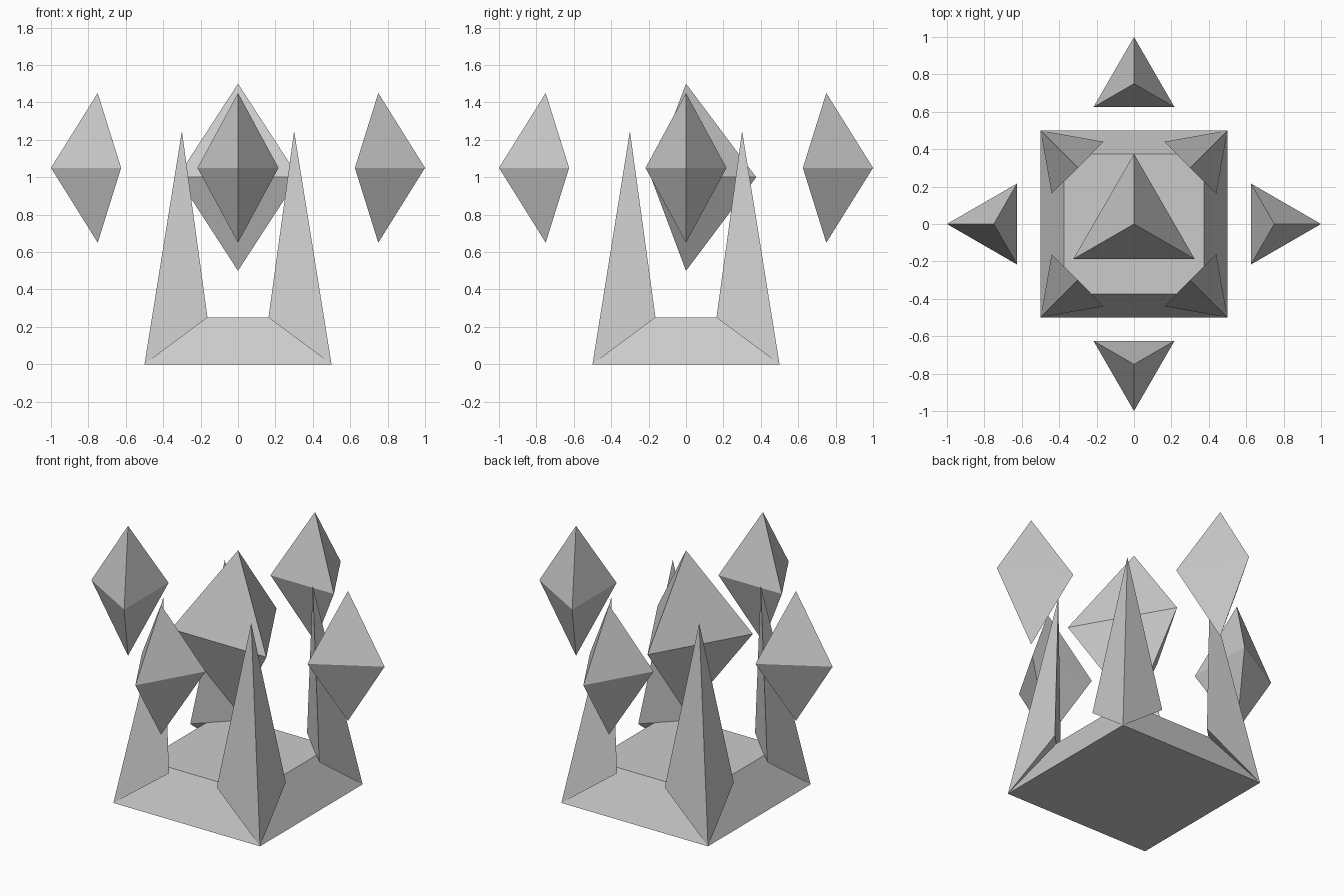
import bpy, bmesh
from math import radians, sin, cos, pi
from mathutils import Matrix

if "Cube" in bpy.data.objects:
    bpy.data.objects.remove(bpy.data.objects["Cube"])


def ring(sides, radius, z, start, y=0.0):
    """Corner points of a regular polygon."""
    return [(radius * cos(start + 2 * pi * i / sides),
             y + radius * sin(start + 2 * pi * i / sides), z) for i in range(sides)]


def solid(name, points, turn=0):
    """Flat-faced convex solid around the points, turned about z."""
    bm = bmesh.new()
    for p in points:
        bm.verts.new(p)
    bmesh.ops.convex_hull(bm, input=bm.verts)
    bmesh.ops.dissolve_limit(bm, angle_limit=radians(1), verts=bm.verts, edges=bm.edges)
    bmesh.ops.rotate(bm, verts=bm.verts, matrix=Matrix.Rotation(radians(turn), 3, 'Z'))
    bmesh.ops.recalc_face_normals(bm, faces=bm.faces)
    mesh = bpy.data.meshes.new(name)
    bm.to_mesh(mesh)
    bm.free()
    obj = bpy.data.objects.new(name, mesh)
    bpy.context.collection.objects.link(obj)
    return obj


def crystal(name, radius, half_height, z, y=0.0, turn=0):
    """Three-sided double pyramid, one corner pointing to +y."""
    points = ring(3, radius, z, pi / 2, y)
    points += [(0, y, z + half_height), (0, y, z - half_height)]
    return solid(name, points, turn)


# Tapered square base
solid("base", ring(4, 0.5 * 2 ** 0.5, 0, pi / 4) + ring(4, 0.375 * 2 ** 0.5, 0.25, pi / 4))

# Large crystal in the middle
crystal("centre_crystal", 0.375, 0.5, 1.0)

# Corner spikes and the small crystals floating around them
for i in range(4):
    solid(f"corner_spike_{i + 1}",
          [(0.5, 0.5, 0), (0.163, 0.44, 0.25), (0.44, 0.163, 0.25), (0.3, 0.3, 1.247)], 90 * i)
    crystal(f"outer_crystal_{i + 1}", 0.25, 0.4, 1.05, 0.75, 90 * i)
